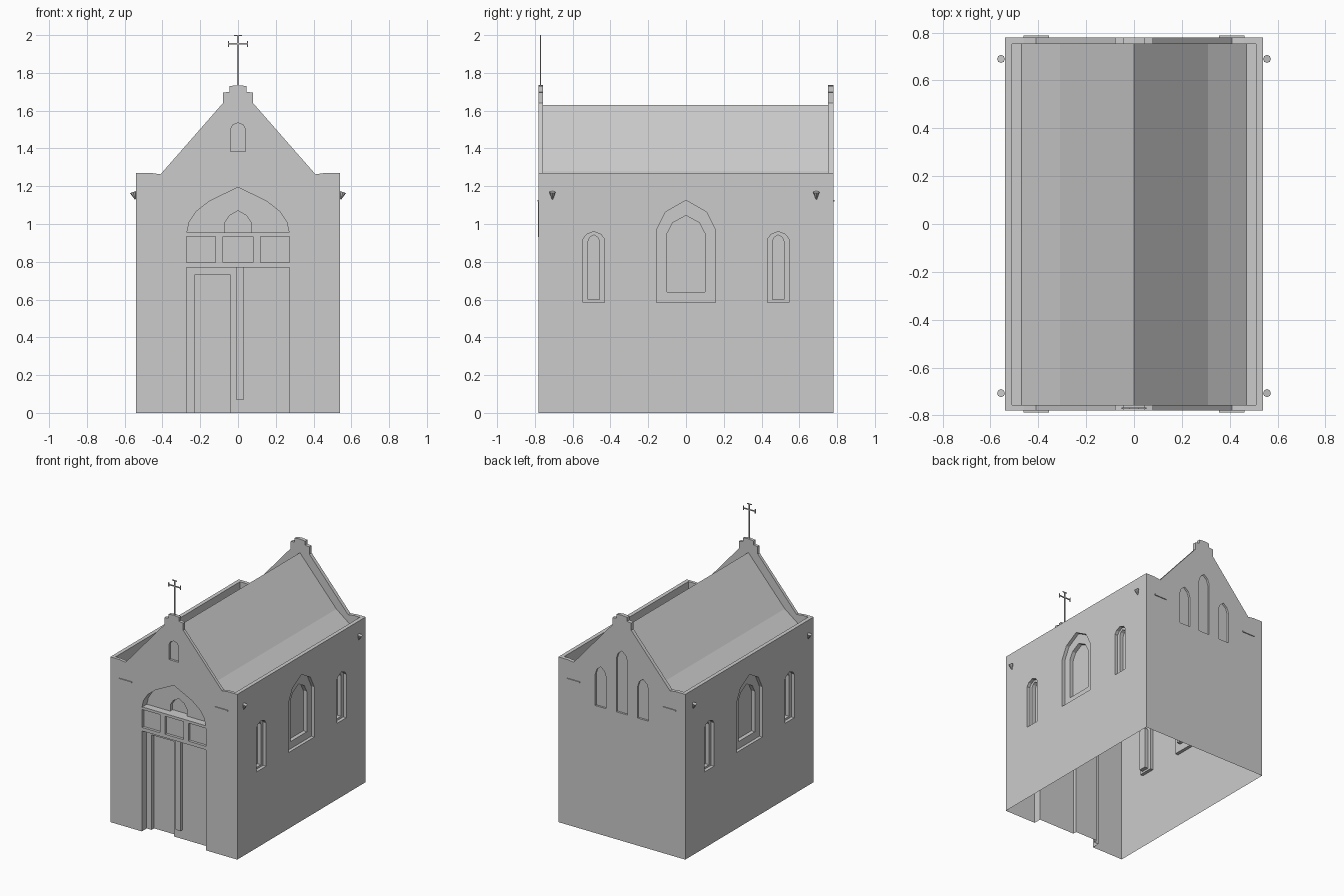
import bpy, bmesh, math
from mathutils import Matrix

if "Cube" in bpy.data.objects:
    bpy.data.objects.remove(bpy.data.objects["Cube"])

def prism(name, pts, a, b, axis='Y'):
    """Extrude a 2D outline (u, z) from a to b along Y, or along X for side walls."""
    bm = bmesh.new()
    place = (lambda u, z, d: (u, d, z)) if axis == 'Y' else (lambda u, z, d: (d, u, z))
    ra = [bm.verts.new(place(u, z, a)) for u, z in pts]
    rb = [bm.verts.new(place(u, z, b)) for u, z in pts]
    bm.faces.new(ra)
    bm.faces.new(rb)
    for i in range(len(pts)):
        j = (i + 1) % len(pts)
        bm.faces.new((ra[i], ra[j], rb[j], rb[i]))
    bmesh.ops.recalc_face_normals(bm, faces=bm.faces)
    me = bpy.data.meshes.new(name)
    bm.to_mesh(me)
    bm.free()
    ob = bpy.data.objects.new(name, me)
    bpy.context.collection.objects.link(ob)
    return ob

def sym(half, c=0):
    """Mirror a right-hand half outline (bottom to top, may end on the axis)."""
    left = [(-u, z) for u, z in reversed(half) if u > 1e-6]
    return [(c + u, z) for u, z in half + left]

def box(name, x0, x1, y0, y1, z0, z1):
    return prism(name, [(x0, z0), (x1, z0), (x1, z1), (x0, z1)], y0, y1)

def lancet(w, z0, spring, top, c=0):
    """Pointed arch outline with one bend on each side."""
    return sym([(w, z0), (w, spring), (w * .7, spring + (top - spring) * .6), (0, top)], c)

def cut(target, cutter):
    cutter.hide_render = True
    m = target.modifiers.new("cut", 'BOOLEAN')
    m.operation, m.solver, m.object = 'DIFFERENCE', 'EXACT', cutter
    bpy.context.view_layer.objects.active = target
    bpy.ops.object.modifier_apply(modifier=m.name)
    bpy.data.objects.remove(cutter, do_unlink=True)

# Main body with gable outline
W, D = .54, .78
body = prism("chapel_body", sym([(W, 0), (W, 1.27), (.46, 1.27), (.41, 1.263), (.08, 1.64),
             (.08, 1.695), (.045, 1.70), (.045, 1.73), (0, 1.735)]), -D, D)

# Space above the flared roof, between gables and parapets
cut(body, prism("roof_space", [(-.51, 2.1), (-.51, 1.16), (-.47, 1.16), (-.31, 1.28), (0, 1.63),
                (.31, 1.28), (.47, 1.16), (.51, 1.16), (.51, 2.1)], -.757, .752))

# Front portal, door recess, fanlight and gable niche
cut(body, prism("portal", sym([(.272, -.1), (.272, .95), (.258, 1.01), (.222, 1.065),
                (.155, 1.118), (0, 1.195)]), -.9, -.72))
cut(body, prism("doorway", [(-.23, -.1), (-.04, -.1), (-.04, .73), (-.23, .73)], -.9, -.69))
cut(body, prism("fanlight", sym([(.072, .955), (.072, 1.005), (.045, 1.045), (0, 1.07)]), -.9, -.69))
cut(body, prism("gable_niche", sym([(.04, 1.383), (.04, 1.5), (.028, 1.525), (0, 1.535)]), -.9, -.763))

# Three lancet niches in the back gable
for c, top in ((-.18, 1.29), (0, 1.46), (.18, 1.29)):
    cut(body, prism("back_niche", lancet(.047, .98, top - .07, top, c), .765, .9))

# Stepped windows on both side walls
for s in (-1, 1):
    for c in (-.488, 0, .488):
        if c:
            outer, inner = lancet(.056, .585, .92, .96, c), lancet(.03, .60, .91, .942, c)
        else:
            outer, inner = lancet(.155, .585, .97, 1.125), lancet(.10, .64, .95, 1.045)
        cut(body, prism("window_step", outer, s * .9, s * .515, 'X'))
        cut(body, prism("window_pane", inner, s * .9, s * .485, 'X'))

# Open underside
bm = bmesh.new()
bm.from_mesh(body.data)
bmesh.ops.delete(bm, geom=[f for f in bm.faces if all(v.co.z < 1e-4 for v in f.verts)], context='FACES')
bm.to_mesh(body.data)
bm.free()

# Portal beams, mullions and door post
for z0, z1 in ((.77, .797), (.935, .955)):
    box("portal_beam", -.272, .272, -.775, -.72, z0, z1)
for x in (-.1, .1):
    box("portal_mullion", x - .02, x + .02, -.775, -.72, .797, .935)
box("portal_panel", -.272, .272, -.755, -.72, .797, .935)
box("door_post", -.01, .033, -.745, -.72, .07, .77)

# Front plaques with ledges, back ledges
for s in (-1, 1):
    x0, x1 = sorted((s * .355, s * .462))
    box("plaque", x0, x1, -.783, -.78, .93, 1.128)
    for y in (-1, 1):
        box("wall_ledge", x0, x1, y * .78, y * .787, 1.118, 1.128)

# Small wall lamps
for s in (-1, 1):
    for y in (-.707, .69):
        bm = bmesh.new()
        bmesh.ops.create_cone(bm, cap_ends=True, segments=8, radius1=.003, radius2=.017, depth=.04,
                              matrix=Matrix.Translation((s * .55, y, 1.15)) @ Matrix.Rotation(s * .3, 4, 'Y'))
        me = bpy.data.meshes.new("wall_lamp")
        bm.to_mesh(me)
        bm.free()
        bpy.context.collection.objects.link(bpy.data.objects.new("wall_lamp", me))

# Slim cross on the front gable
box("cross_pole", -.005, .005, -.773, -.767, 1.725, 2.0)
box("cross_arm", -.05, .05, -.773, -.767, 1.95, 1.958)
box("cross_tip", -.02, .02, -.773, -.767, 1.994, 2.0)
for s in (-1, 1):
    box("cross_end", s * .05 - .003, s * .05 + .003, -.773, -.767, 1.938, 1.97)
